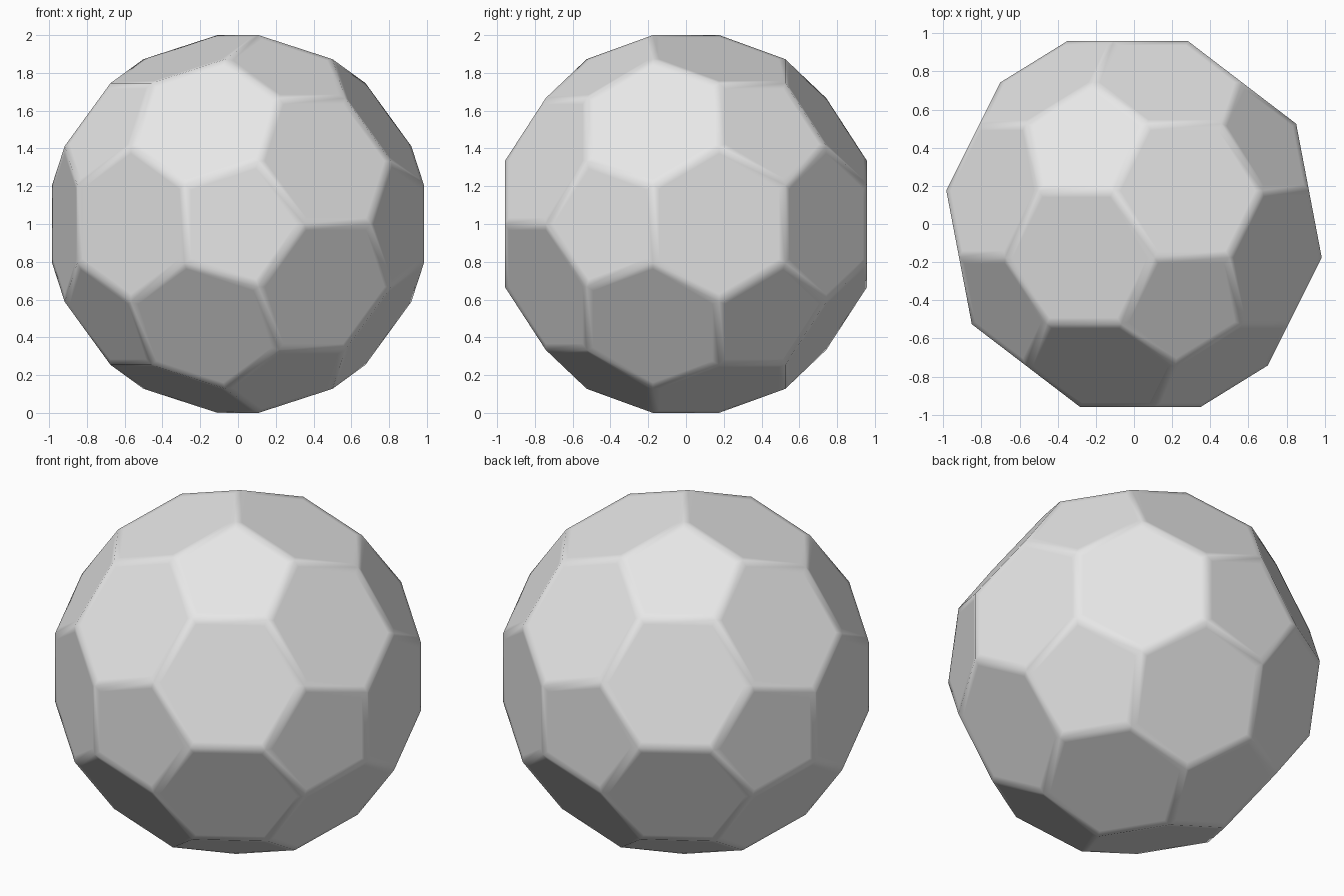
import bpy, bmesh, math
from mathutils import Matrix, Vector

cube = bpy.data.objects.get("Cube")
if cube:
    bpy.data.objects.remove(cube, do_unlink=True)

PHI = (1 + math.sqrt(5)) / 2
SOFT_EDGE = 0.035

# One flat grey for the whole solid
grey = bpy.data.materials.new("light grey")
grey.use_nodes = True
colour = (0.8, 0.8, 0.8, 1)
grey.diffuse_color = colour
grey.node_tree.nodes["Principled BSDF"].inputs["Base Color"].default_value = colour

# Twelve icosahedron corners: cyclic permutations of (0, 1, phi), with an edge on top
corners = []
for a in (-1, 1):
    for b in (-1, 1):
        p = (0, a / PHI, b)
        corners += [Vector((p[i], p[(i + 1) % 3], p[(i + 2) % 3])) for i in range(3)]

bm = bmesh.new()
for c in corners:
    bm.verts.new(c)
bmesh.ops.convex_hull(bm, input=bm.verts[:])

# Slice off each corner a third of the way along its edges, leaving a pentagon
cut = (1 / 3 + PHI ** 2) / (1 + PHI ** 2)
for c in corners:
    result = bmesh.ops.bisect_plane(
        bm, geom=bm.verts[:] + bm.edges[:] + bm.faces[:], dist=1e-5,
        plane_co=c * cut, plane_no=c.normalized(), clear_outer=True)
    rim = [e for e in result["geom_cut"] if isinstance(e, bmesh.types.BMEdge)]
    bmesh.ops.contextual_create(bm, geom=rim)
bmesh.ops.recalc_face_normals(bm, faces=bm.faces[:])

# Flat inset borders keep each facet flat while its edges shade softly
bmesh.ops.inset_individual(bm, faces=bm.faces[:], thickness=SOFT_EDGE, use_even_offset=True)
for f in bm.faces:
    f.smooth = True

# Turn a pentagon to the front and stand the solid on the ground
turn = Matrix.Rotation(math.atan(1 / PHI), 4, "Z")
bmesh.ops.transform(bm, matrix=Matrix.Translation((0, 0, 1)) @ turn, verts=bm.verts[:])

mesh = bpy.data.meshes.new("faceted_ball")
bm.to_mesh(mesh)
bm.free()
mesh.materials.append(grey)
ball = bpy.data.objects.new("faceted_ball", mesh)
bpy.context.collection.objects.link(ball)
